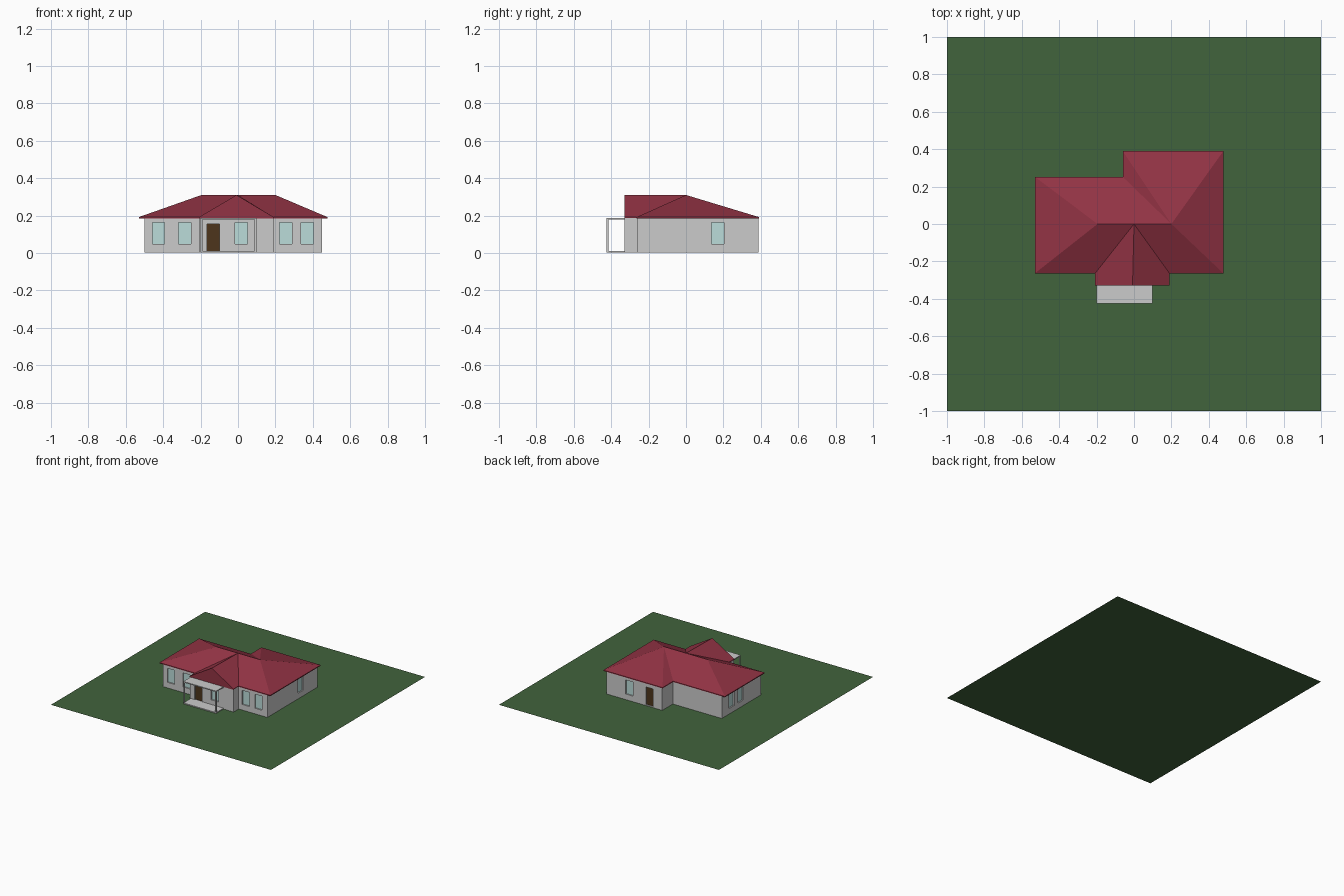
import bpy, bmesh

if "Cube" in bpy.data.objects:
    bpy.data.objects.remove(bpy.data.objects["Cube"])

def mat(name, rgb):
    m = bpy.data.materials.new(name)
    m.diffuse_color = (*rgb, 1)
    m.use_nodes = True
    m.node_tree.nodes["Principled BSDF"].inputs["Base Color"].default_value = m.diffuse_color
    return m

GRASS = mat("grass", (0.053, 0.125, 0.045))
RED = mat("roof_red", (0.29, 0.033, 0.058))
GLASS = mat("glass", (0.50, 0.72, 0.70))
WOOD = mat("wood", (0.075, 0.035, 0.012))
WALL = mat("wall", (0.62, 0.61, 0.60))

def mesh(name, verts, faces, material):
    me = bpy.data.meshes.new(name)
    me.from_pydata(verts, [], faces)
    bm = bmesh.new()
    bm.from_mesh(me)
    bmesh.ops.recalc_face_normals(bm, faces=bm.faces)
    bm.to_mesh(me)
    bm.free()
    ob = bpy.data.objects.new(name, me)
    bpy.context.collection.objects.link(ob)
    me.materials.append(material)
    return ob

def prism(name, outline, z0, z1, material):
    n = len(outline)
    verts = [(x, y, z) for z in (z0, z1) for x, y in outline]
    faces = [tuple(range(n)), tuple(range(n, 2 * n))]
    faces += [(i, (i + 1) % n, n + (i + 1) % n, n + i) for i in range(n)]
    return mesh(name, verts, faces, material)

def box(name, x0, x1, y0, y1, z0, z1, material):
    return prism(name, [(x0, y0), (x1, y0), (x1, y1), (x0, y1)], z0, z1, material)

# Lawn
mesh("lawn", [(-1, -1, 0), (1, -1, 0), (1, 1, 0), (-1, 1, 0)], [(0, 1, 2, 3)], GRASS)

# House walls: stepped plan with entrance wing
EAVE, TOP, FASCIA = 0.192, 0.31, 0.007
walls = prism("walls", [(-0.5, -0.262), (-0.205, -0.262), (-0.205, -0.328), (0.19, -0.328),
                        (0.19, -0.262), (0.45, -0.262), (0.45, 0.387), (-0.055, 0.387),
                        (-0.055, 0.249), (-0.5, 0.249)], 0.002, 0.187, WALL)

# Recessed openings: wall axis, wall position, outward sign, centre along wall
WINDOWS = [("y", -0.262, -1, -0.425), ("y", -0.262, -1, -0.285),
           ("y", -0.262, -1, 0.255), ("y", -0.262, -1, 0.37),
           ("y", -0.328, -1, 0.018), ("y", 0.387, 1, 0.245),
           ("x", 0.45, 1, 0.17), ("x", -0.5, -1, 0.12), ("x", -0.5, -1, 0.005)]
DOORS = [("y", -0.328, -1, -0.132), ("y", 0.387, 1, 0.06)]

def slab(name, axis, pos, sign, centre, z0, z1, inner, outer, material):
    a, b = sorted((pos - sign * inner, pos + sign * outer))
    c, d = centre - 0.033, centre + 0.033
    spans = (c, d, a, b) if axis == "y" else (a, b, c, d)
    return box(name, *spans, z0, z1, material)

openings = [("window", w, 0.048, 0.163, GLASS) for w in WINDOWS]
openings += [("door", d, 0.008, 0.155, WOOD) for d in DOORS]
for i, (kind, place, z0, z1, material) in enumerate(openings):
    cutter = slab(f"cutter_{i}", *place, z0, z1, 0.012, 0.02, material)
    cutter.hide_render = True
    cutter.hide_set(True)
    mod = walls.modifiers.new(f"opening_{i}", "BOOLEAN")
    mod.object = cutter
    mod.solver = "EXACT"
    slab(f"{kind}_{i}", *place, z0, z1, 0.014, -0.010, material)

# Hipped main roof: eave outline, fascia below, two ridge ends
eave = [(-0.53, -0.264), (0.478, -0.264), (0.478, 0.39), (-0.06, 0.39),
        (-0.06, 0.252), (-0.53, 0.252)]
n = len(eave)
verts = [(x, y, EAVE) for x, y in eave] + [(x, y, EAVE - FASCIA) for x, y in eave]
verts += [(-0.195, 0, TOP), (0.2, 0, TOP)]
L, R = 2 * n, 2 * n + 1
faces = [(0, 1, R, L), (1, 2, R), (2, 3, R), (3, 4, R), (4, 5, L, R), (5, 0, L)]
faces += [(i, (i + 1) % n, n + (i + 1) % n, n + i) for i in range(n)]
faces.append(tuple(range(n, 2 * n)))
mesh("main_roof", verts, faces, RED)

# Gabled entrance roof meeting the main ridge
gable = [(-0.208, -0.264), (-0.208, -0.33), (0.19, -0.33), (0.19, -0.264)]
verts = [(x, y, z) for z in (EAVE, EAVE - FASCIA) for x, y in gable]
verts += [(-0.008, -0.33, TOP), (0, 0, TOP)]
faces = [(0, 1, 8, 9), (2, 3, 9, 8), (1, 2, 8), (0, 9, 3), (4, 5, 6, 7)]
faces += [(i, (i + 1) % 4, 4 + (i + 1) % 4, 4 + i) for i in range(4)]
mesh("entrance_roof", verts, faces, RED)

# Porch: floor, flat canopy and two front posts
box("porch_floor", -0.2, 0.098, -0.424, -0.328, 0.002, 0.010, WALL)
box("porch_canopy", -0.2, 0.098, -0.424, -0.328, 0.178, 0.186, WALL)
for name, x in (("left_post", -0.2), ("right_post", 0.088)):
    box(name, x, x + 0.010, -0.424, -0.414, 0.010, 0.178, WALL)
